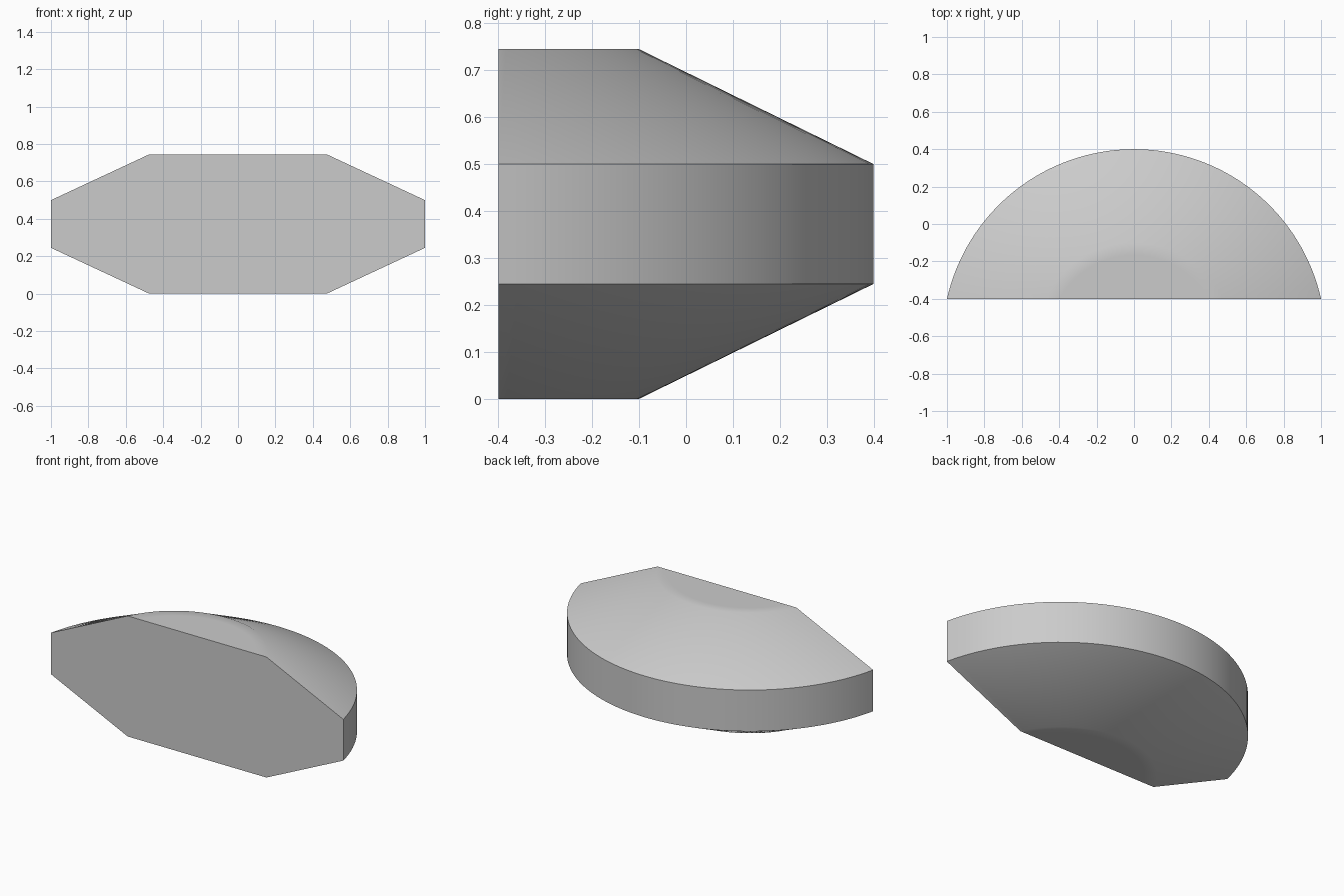
import bpy
import bmesh
import math

cube = bpy.data.objects.get("Cube")
if cube:
    bpy.data.objects.remove(cube, do_unlink=True)

# One plain grey material
grey = bpy.data.materials.new("light_grey")
grey.use_nodes = True
colour = (0.6, 0.6, 0.6, 1.0)
grey.diffuse_color = colour
grey.node_tree.nodes["Principled BSDF"].inputs["Base Color"].default_value = colour

FRONT = -0.4       # flat cut plane
CENTRE = -0.625    # axis of the round body
STEPS = 64

# Radius and height: bevelled disc, with narrow rings that soften the cap rims
lower = [(0.46, 0.0), (0.525, 0.0), (1.025, 0.245)]
HEIGHT = 0.745
profile = lower + [(r, HEIGHT - z) for r, z in reversed(lower)]


def arc(bm, radius, z):
    """Arc of the disc that lies behind the flat front."""
    start = math.asin((FRONT - CENTRE) / radius)
    sweep = math.pi - 2 * start
    angles = [start + sweep * i / STEPS for i in range(STEPS + 1)]
    return [bm.verts.new((radius * math.cos(a), CENTRE + radius * math.sin(a), z))
            for a in angles]


bm = bmesh.new()
rows = [arc(bm, r, z) for r, z in profile]

# Curved skin
for a, b in zip(rows, rows[1:]):
    for i in range(STEPS):
        bm.faces.new((a[i], a[i + 1], b[i + 1], b[i]))

# Bottom cap, top cap and flat front
bm.faces.new(rows[0][::-1])
bm.faces.new(rows[-1])
bm.faces.new([row[0] for row in rows] + [row[-1] for row in reversed(rows)])
bmesh.ops.recalc_face_normals(bm, faces=bm.faces)

mesh = bpy.data.meshes.new("bevelled_half_disc")
bm.to_mesh(mesh)
bm.free()
mesh.materials.append(grey)
body = bpy.data.objects.new("bevelled_half_disc", mesh)
bpy.context.collection.objects.link(body)

# Smooth curves, sharp wall and front edges
bpy.ops.object.select_all(action="DESELECT")
body.select_set(True)
bpy.context.view_layer.objects.active = body
bpy.ops.object.shade_smooth_by_angle(angle=math.radians(30))
